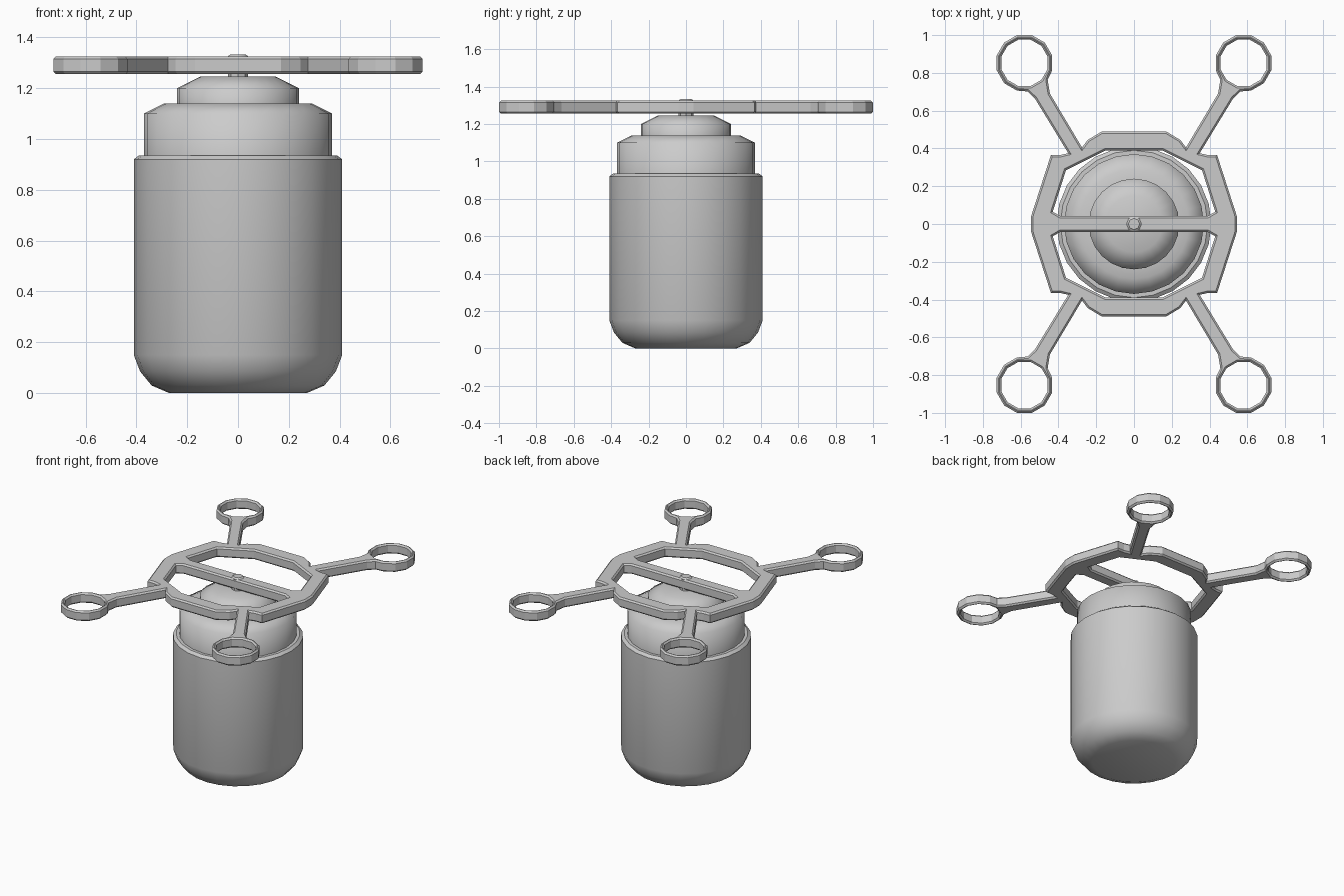
import bpy, math

cube = bpy.data.objects.get("Cube")
if cube:
    bpy.data.objects.remove(cube)

grey = bpy.data.materials.new("plain grey")
grey.use_nodes = True
grey.diffuse_color = (0.6, 0.6, 0.6, 1)
grey.node_tree.nodes["Principled BSDF"].inputs["Base Color"].default_value = (0.6, 0.6, 0.6, 1)


def activate(obj):
    bpy.ops.object.select_all(action="DESELECT")
    obj.select_set(True)
    bpy.context.view_layer.objects.active = obj


def lathe(name, profile, sides, angle):
    """Turn (radius, height) pairs around z; both ends are capped."""
    verts, faces = [], []
    for r, z in profile:
        for i in range(sides):
            a = math.tau * i / sides
            verts.append((r * math.cos(a), r * math.sin(a), z))
    for k in range(len(profile) - 1):
        for i in range(sides):
            j = (i + 1) % sides
            lo, hi = k * sides, (k + 1) * sides
            faces.append((lo + i, lo + j, hi + j, hi + i))
    last = (len(profile) - 1) * sides
    faces.append(tuple(reversed(range(sides))))
    faces.append(tuple(range(last, last + sides)))
    mesh = bpy.data.meshes.new(name)
    mesh.from_pydata(verts, [], faces)
    mesh.materials.append(grey)
    obj = bpy.data.objects.new(name, mesh)
    bpy.context.collection.objects.link(obj)
    activate(obj)
    bpy.ops.object.shade_smooth_by_angle(angle=math.radians(angle))
    return obj


# Canister, neck, cap and shaft
lathe("canister", [(0.27, 0), (0.34, 0.03), (0.385, 0.085), (0.41, 0.15),
                   (0.41, 0.92), (0.39, 0.935), (0.35, 0.935)], 24, 32)
lathe("neck", [(0.37, 0.9), (0.37, 1.1), (0.29, 1.14), (0.2, 1.14)], 24, 70)
lathe("cap", [(0.24, 1.12), (0.24, 1.2), (0.15, 1.245)], 24, 70)
lathe("shaft", [(0.04, 1.22), (0.04, 1.325), (0.03, 1.333)], 8, 30)

# Frame outline: one quarter, mirrored around
RING = (0.58, 0.853)


def on_ring(deg, r):
    a = math.radians(deg)
    return (RING[0] + r * math.cos(a), RING[1] + r * math.sin(a))


quarter = [(0.17, 0.49), (0.245, 0.445), (0.275, 0.405), (0.445, 0.69), on_ring(216, 0.152)]
quarter += [on_ring(195 - 30 * k, 0.152) for k in range(10)]
quarter += [on_ring(264, 0.152), (0.525, 0.665), (0.348, 0.375),
            (0.39, 0.365), (0.44, 0.365), (0.545, 0.04)]


def mirror(points, sx, sy):
    out = [(x * sx, y * sy) for x, y in points]
    return out[::-1] if sx * sy < 0 else out


loops = [sum((mirror(quarter, sx, sy)
              for sx, sy in ((1, 1), (1, -1), (-1, -1), (-1, 1))), [])]

# Openings: four end rings and the two halves beside the cross bar
end_hole = [on_ring(15 + 30 * k, 0.127) for k in range(12)]
half_hole = [(0.39, 0.042), (0.43, 0.065), (0.36, 0.285), (0.15, 0.39)]
half_hole += mirror(half_hole, -1, 1)
for sy in (1, -1):
    loops.append(mirror(half_hole, 1, sy))
    for sx in (1, -1):
        loops.append(mirror(end_hole, sx, sy))

curve = bpy.data.curves.new("frame", "CURVE")
curve.dimensions = "2D"
curve.fill_mode = "BOTH"
BEVEL = 0.01
curve.extrude = 0.035 - BEVEL
curve.bevel_depth = BEVEL
curve.bevel_resolution = 0
curve.offset = -BEVEL
for loop in loops:
    spline = curve.splines.new("POLY")
    spline.points.add(len(loop) - 1)
    for point, (x, y) in zip(spline.points, loop):
        point.co = (x, y, 0, 1)
    spline.use_cyclic_u = True
    spline.use_smooth = False
curve.materials.append(grey)
frame = bpy.data.objects.new("rotor_frame", curve)
frame.location.z = 1.29
bpy.context.collection.objects.link(frame)
activate(frame)
bpy.ops.object.convert(target="MESH")
